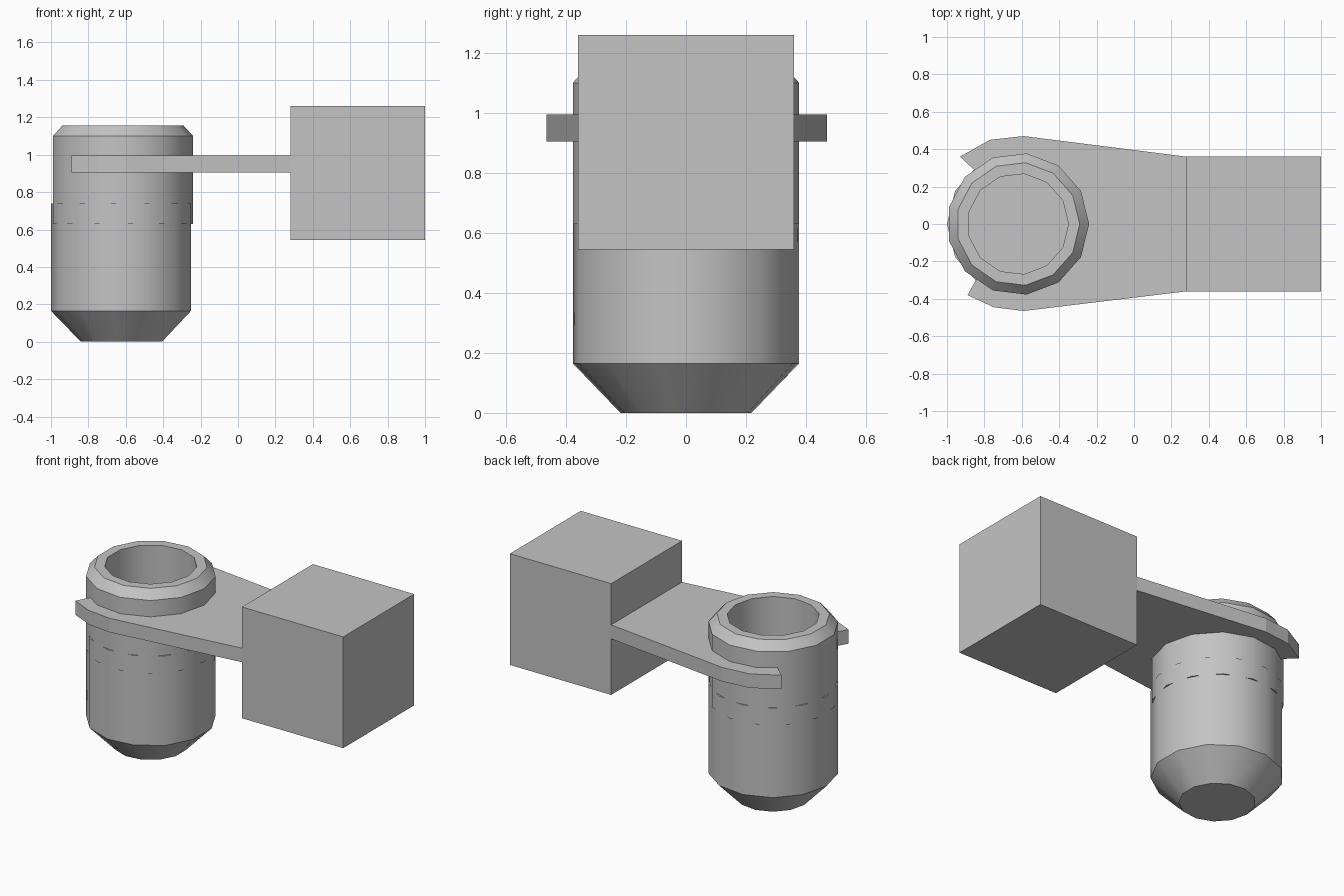
import bpy, bmesh
from math import sin, cos, pi, radians

SIDES = 13
CUP_X = -0.62

default = bpy.data.objects.get("Cube")
if default:
    bpy.data.objects.remove(default, do_unlink=True)

# Single plain grey material
grey = bpy.data.materials.new("plain grey")
grey.use_nodes = True
grey.diffuse_color = (0.55, 0.55, 0.55, 1)
grey.node_tree.nodes["Principled BSDF"].inputs["Base Color"].default_value = grey.diffuse_color


def finish(name, bm, smooth=False):
    bmesh.ops.recalc_face_normals(bm, faces=bm.faces)
    mesh = bpy.data.meshes.new(name)
    bm.to_mesh(mesh)
    bm.free()
    mesh.materials.append(grey)
    if smooth:
        mesh.shade_smooth()
        mesh.set_sharp_from_angle(angle=radians(30))
    obj = bpy.data.objects.new(name, mesh)
    bpy.context.collection.objects.link(obj)
    return obj


def turned(name, profile, start, closed):
    """Revolve (radius, z) points; closed joins the ends, otherwise they are capped."""
    bm = bmesh.new()
    rings = []
    for r, z in profile:
        angles = [start + 2 * pi * i / SIDES for i in range(SIDES)]
        rings.append([bm.verts.new((CUP_X + r * cos(a), r * sin(a), z)) for a in angles])
    pairs = list(zip(rings, rings[1:]))
    if closed:
        pairs.append((rings[-1], rings[0]))
    else:
        bm.faces.new(rings[0])
        bm.faces.new(rings[-1])
    for low, high in pairs:
        for i in range(SIDES):
            j = (i + 1) % SIDES
            bm.faces.new((low[i], low[j], high[j], high[i]))
    return finish(name, bm, smooth=True)


# Lower body with tapered foot, and the open collar that overlaps it
turned("lower_body", [(0.22, 0), (0.38, 0.165), (0.38, 0.74)], pi, False)
turned("upper_collar", [(0.27, 0.63), (0.38, 0.63), (0.38, 1.10),
                        (0.33, 1.155), (0.27, 1.155)], 0, True)

# Flat bracket wrapping round the collar, its inner edge buried in the wall
outer = [(-0.89, -0.38), (-0.75, -0.445), (-0.59, -0.465), (0.28, -0.36),
         (0.28, 0.36), (-0.59, 0.47), (-0.77, 0.45), (-0.93, 0.36)]
inner = [(CUP_X + 0.33 * cos(a), 0.33 * sin(a))
         for a in (radians(128 - 16 * i) for i in range(17))]
bm = bmesh.new()
face = bm.faces.new([bm.verts.new((x, y, 0.905)) for x, y in outer + inner])
ext = bmesh.ops.extrude_face_region(bm, geom=[face], use_keep_orig=True)
top = [v for v in ext["geom"] if isinstance(v, bmesh.types.BMVert)]
bmesh.ops.translate(bm, verts=top, vec=(0, 0, 0.09))
finish("bracket_plate", bm)

# Mounting block
bm = bmesh.new()
bmesh.ops.create_cube(bm, size=1)
bmesh.ops.scale(bm, verts=bm.verts, vec=(0.72, 0.72, 0.715))
bmesh.ops.translate(bm, verts=bm.verts, vec=(0.64, 0, 0.9025))
finish("mounting_block", bm)
